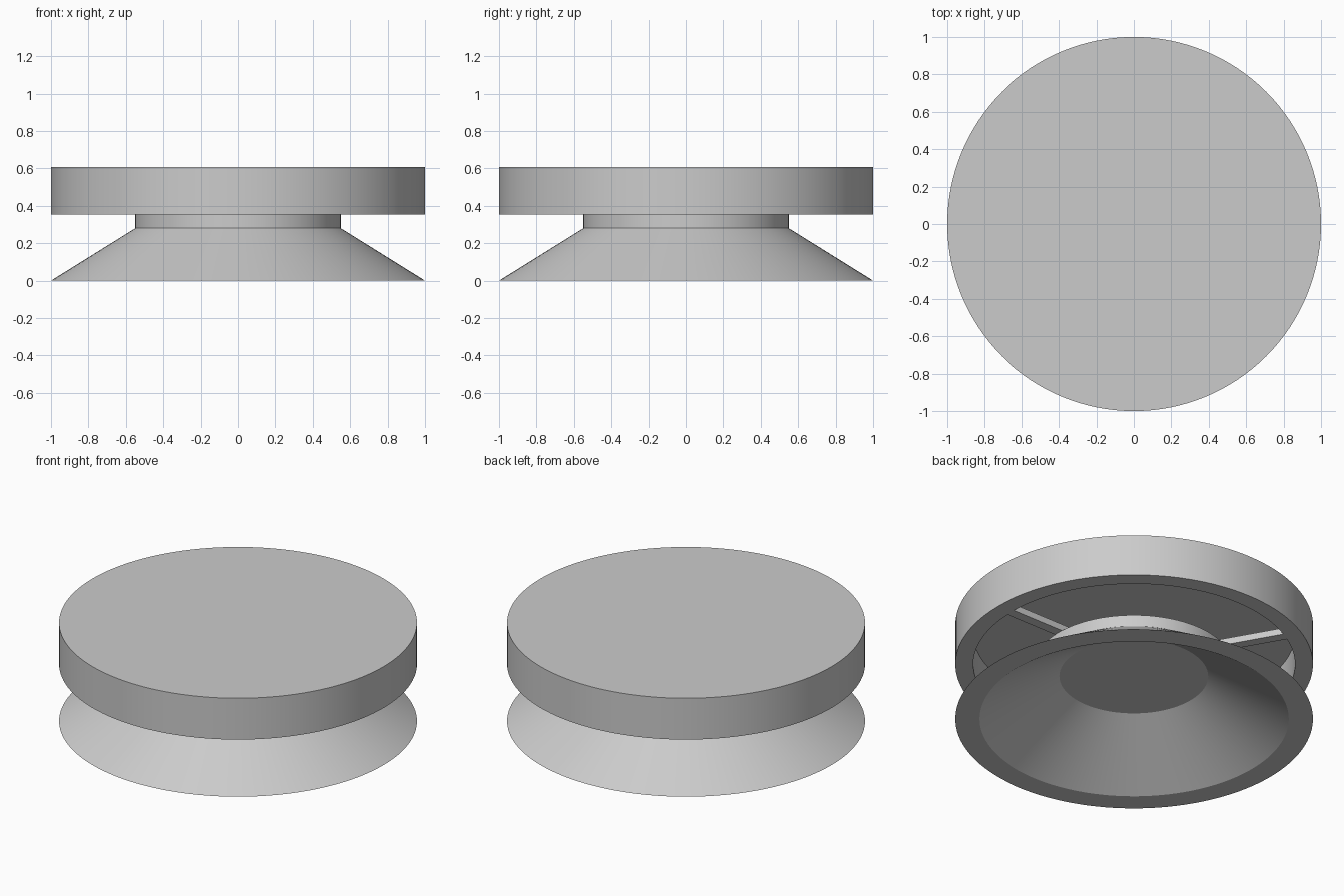
import bpy
import bmesh
from math import radians
from mathutils import Matrix, Vector

if "Cube" in bpy.data.objects:
    bpy.data.objects.remove(bpy.data.objects["Cube"], do_unlink=True)

# Single plain grey
grey = bpy.data.materials.new("plain_grey")
grey.use_nodes = True
grey.diffuse_color = (0.6, 0.6, 0.6, 1)
grey.node_tree.nodes["Principled BSDF"].inputs["Base Color"].default_value = (0.6, 0.6, 0.6, 1)

SEGMENTS = 128


def finish(name, bm):
    """Turn a bmesh into a named, smooth-shaded object with sharp edges."""
    bmesh.ops.recalc_face_normals(bm, faces=bm.faces)
    mesh = bpy.data.meshes.new(name)
    bm.to_mesh(mesh)
    bm.free()
    obj = bpy.data.objects.new(name, mesh)
    bpy.context.collection.objects.link(obj)
    mesh.materials.append(grey)
    bpy.ops.object.select_all(action="DESELECT")
    obj.select_set(True)
    bpy.context.view_layer.objects.active = obj
    bpy.ops.object.shade_smooth_by_angle(angle=radians(20))
    return obj


def lathe(name, profile):
    """Stack rings of (radius, height), bridge them and cap both ends."""
    bm = bmesh.new()
    rings = []
    for radius, z in profile:
        ring = bmesh.ops.create_circle(bm, segments=SEGMENTS, radius=radius,
                                       matrix=Matrix.Translation((0, 0, z)))
        rings.append(ring["verts"])
    for low, high in zip(rings, rings[1:]):
        for i in range(SEGMENTS):
            j = (i + 1) % SEGMENTS
            bm.faces.new((low[i], low[j], high[j], high[i]))
    bm.faces.new(rings[0])
    bm.faces.new(rings[-1])
    return finish(name, bm)


# Flared hollow base with its short neck
lathe("flared_base", [(0.415, 0.275), (0.865, 0), (1, 0), (0.55, 0.28), (0.55, 0.352)])

# Round cap, hollow underneath
lathe("round_cap", [(0.9, 0.55), (0.9, 0.352), (1, 0.352), (1, 0.607)])

# Three thin spokes joining the neck to the cap wall
for index in range(3):
    bm = bmesh.new()
    bmesh.ops.create_cube(bm, size=1)
    bmesh.ops.scale(bm, vec=Vector((0.91, 0.06, 0.04)), verts=bm.verts)
    bmesh.ops.translate(bm, vec=(0.455, 0, 0.373), verts=bm.verts)
    bmesh.ops.rotate(bm, cent=(0, 0, 0), verts=bm.verts,
                     matrix=Matrix.Rotation(radians(120 * index), 3, "Z"))
    finish(f"spoke_{index + 1}", bm)
